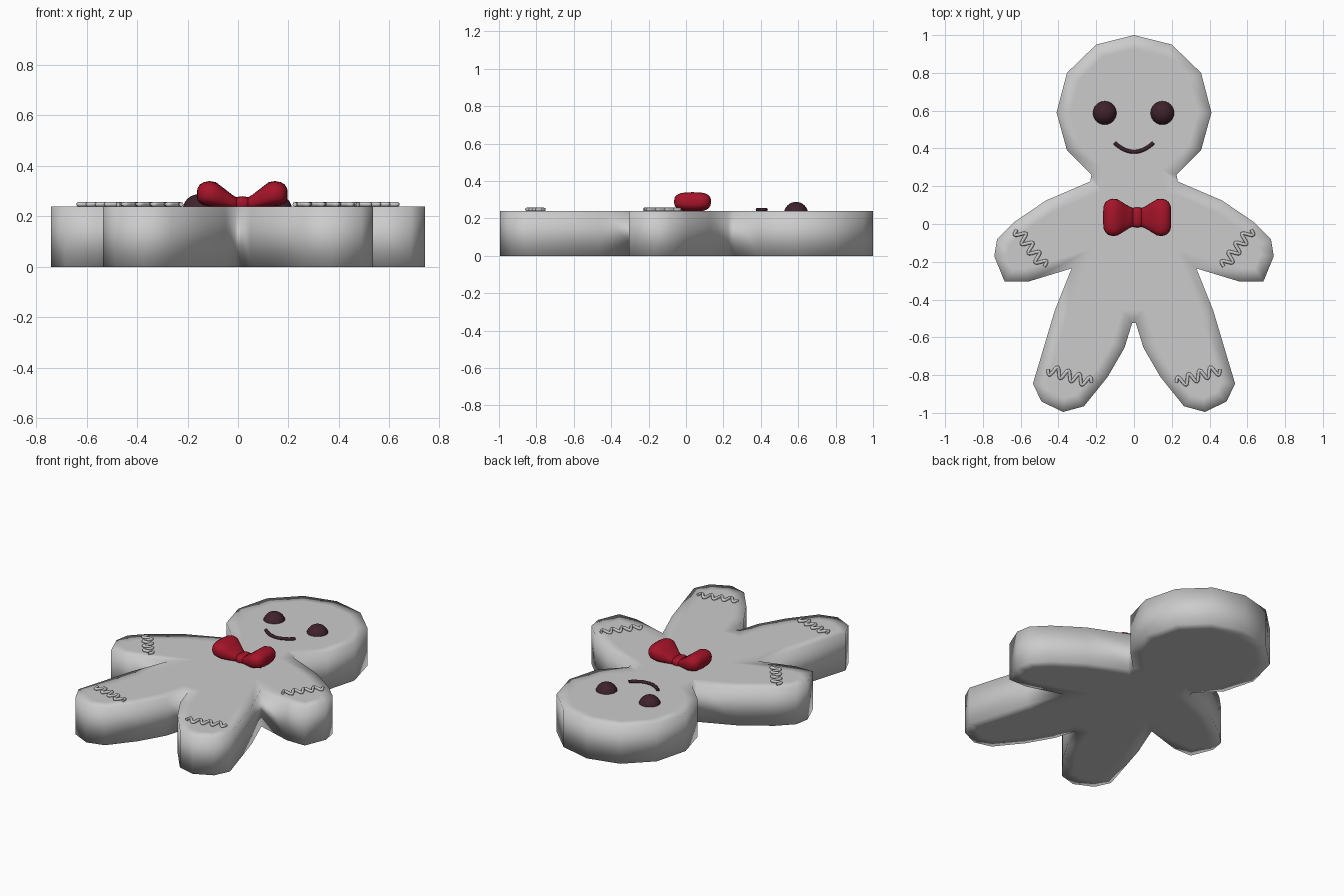
import bpy, bmesh, math
from mathutils import Vector

if "Cube" in bpy.data.objects:
    bpy.data.objects.remove(bpy.data.objects["Cube"])

TOP = 0.24


def material(name, rgb):
    m = bpy.data.materials.new(name)
    m.diffuse_color = (*rgb, 1)
    m.use_nodes = True
    m.node_tree.nodes["Principled BSDF"].inputs["Base Color"].default_value = m.diffuse_color
    return m


dark = material("dark_chocolate", (0.05, 0.016, 0.024))
red = material("red_icing", (0.38, 0.007, 0.022))


def mesh_object(name, bm, mat=None):
    bmesh.ops.recalc_face_normals(bm, faces=bm.faces[:])
    for f in bm.faces:
        f.smooth = True
    me = bpy.data.meshes.new(name)
    bm.to_mesh(me)
    bm.free()
    ob = bpy.data.objects.new(name, me)
    bpy.context.collection.objects.link(ob)
    if mat:
        me.materials.append(mat)
    return ob


def tube(name, pts, radius, mat=None):
    cu = bpy.data.curves.new(name, 'CURVE')
    cu.dimensions = '3D'
    cu.bevel_depth = radius
    cu.bevel_resolution = 2
    cu.use_fill_caps = True
    sp = cu.splines.new('POLY')
    sp.points.add(len(pts) - 1)
    for p, co in zip(sp.points, pts):
        p.co = (*co, 1)
    sp.use_smooth = True
    ob = bpy.data.objects.new(name, cu)
    bpy.context.collection.objects.link(ob)
    if mat:
        cu.materials.append(mat)
    return ob


# Cookie body: mirrored half outline, extruded, with inset rims for soft shading
half = [(0, 1.0), (0.20, 0.95), (0.355, 0.80), (0.41, 0.59), (0.355, 0.39),
        (0.225, 0.26), (0.232, 0.225), (0.465, 0.125), (0.635, 0.01), (0.725, -0.08),
        (0.74, -0.17), (0.685, -0.305), (0.56, -0.305), (0.33, -0.235), (0.42, -0.46),
        (0.535, -0.845), (0.49, -0.94), (0.375, -0.995), (0.265, -0.965),
        (0.14, -0.81), (0.05, -0.655), (0.01, -0.525)]
outline = half + [(-x, y) for x, y in reversed(half[1:])]
bm = bmesh.new()
base = bm.faces.new([bm.verts.new((x, y, 0)) for x, y in outline])
ext = bmesh.ops.extrude_face_region(bm, geom=[base], use_keep_orig=True)
top = [g for g in ext["geom"] if isinstance(g, bmesh.types.BMFace)]
for v in {v for f in top for v in f.verts}:
    v.co.z = TOP
bmesh.ops.recalc_face_normals(bm, faces=bm.faces[:])
for f in [f for f in bm.faces if len(f.verts) > 4]:
    bmesh.ops.inset_region(bm, faces=[f], thickness=0.07, use_even_offset=True)
mesh_object("cookie_body", bm)

# Eyes
for side, x in (("left", -0.155), ("right", 0.15)):
    bm = bmesh.new()
    bmesh.ops.create_uvsphere(bm, u_segments=24, v_segments=16, radius=0.065)
    bmesh.ops.translate(bm, verts=bm.verts[:], vec=(x, 0.588, 0.223))
    mesh_object("eye_" + side, bm, dark)

# Smile
tube("smile", [(0.103 * t, 0.382 + 0.048 * t * t, 0.246)
               for t in [i / 10 - 1 for i in range(21)]], 0.01, dark)


# Icing squiggles on hands and feet
def squiggle(name, a, b, s, waves=4, amp=0.026):
    a, b = Vector(a), Vector(b)
    d = b - a
    n = Vector((-d.y, d.x)).normalized()
    pts = []
    for i in range(waves * 12 + 1):
        t = i / (waves * 12)
        p = a + d * t + n * amp * math.sin(t * waves * math.tau)
        pts.append((s * p.x, p.y, 0.248))
    tube(name, pts, 0.009)


for side, s in (("left", -1), ("right", 1)):
    squiggle("hand_icing_" + side, (0.62, -0.03), (0.475, -0.225), s)
    squiggle("foot_icing_" + side, (0.225, -0.84), (0.455, -0.77), s)

# Bow tie: rounded cross-sections lofted outward from the knot
BX, BY = 0.017, 0.035


def loft(name, sections, s):
    bm = bmesh.new()
    rings = []
    for x, hy, zc, hz in sections:
        ring = []
        for i in range(24):
            c, q = math.cos(i * math.tau / 24), math.sin(i * math.tau / 24)
            ring.append(bm.verts.new((BX + s * x,
                                      BY + hy * math.copysign(abs(c) ** 0.7, c),
                                      zc + hz * math.copysign(abs(q) ** 0.7, q))))
        rings.append(ring)
    for r0, r1 in zip(rings, rings[1:]):
        for i in range(24):
            j = (i + 1) % 24
            bm.faces.new((r0[i], r0[j], r1[j], r1[i]))
    bm.faces.new(rings[0])
    bm.faces.new(rings[-1])
    mesh_object(name, bm, red)


loop = [(0.01, 0.045, 0.25, 0.018), (0.04, 0.055, 0.258, 0.028), (0.075, 0.078, 0.273, 0.04),
        (0.105, 0.096, 0.286, 0.05), (0.13, 0.099, 0.29, 0.05), (0.152, 0.093, 0.29, 0.046),
        (0.168, 0.08, 0.29, 0.037), (0.177, 0.062, 0.288, 0.024), (0.18, 0.035, 0.286, 0.01)]
loft("bow_loop_right", loop, 1)
loft("bow_loop_left", loop, -1)
knot = [(-0.027, 0.04, 0.25, 0.018), (-0.022, 0.05, 0.252, 0.025), (0, 0.054, 0.252, 0.028),
        (0.022, 0.05, 0.252, 0.025), (0.027, 0.04, 0.25, 0.018)]
loft("bow_knot", knot, 1)
